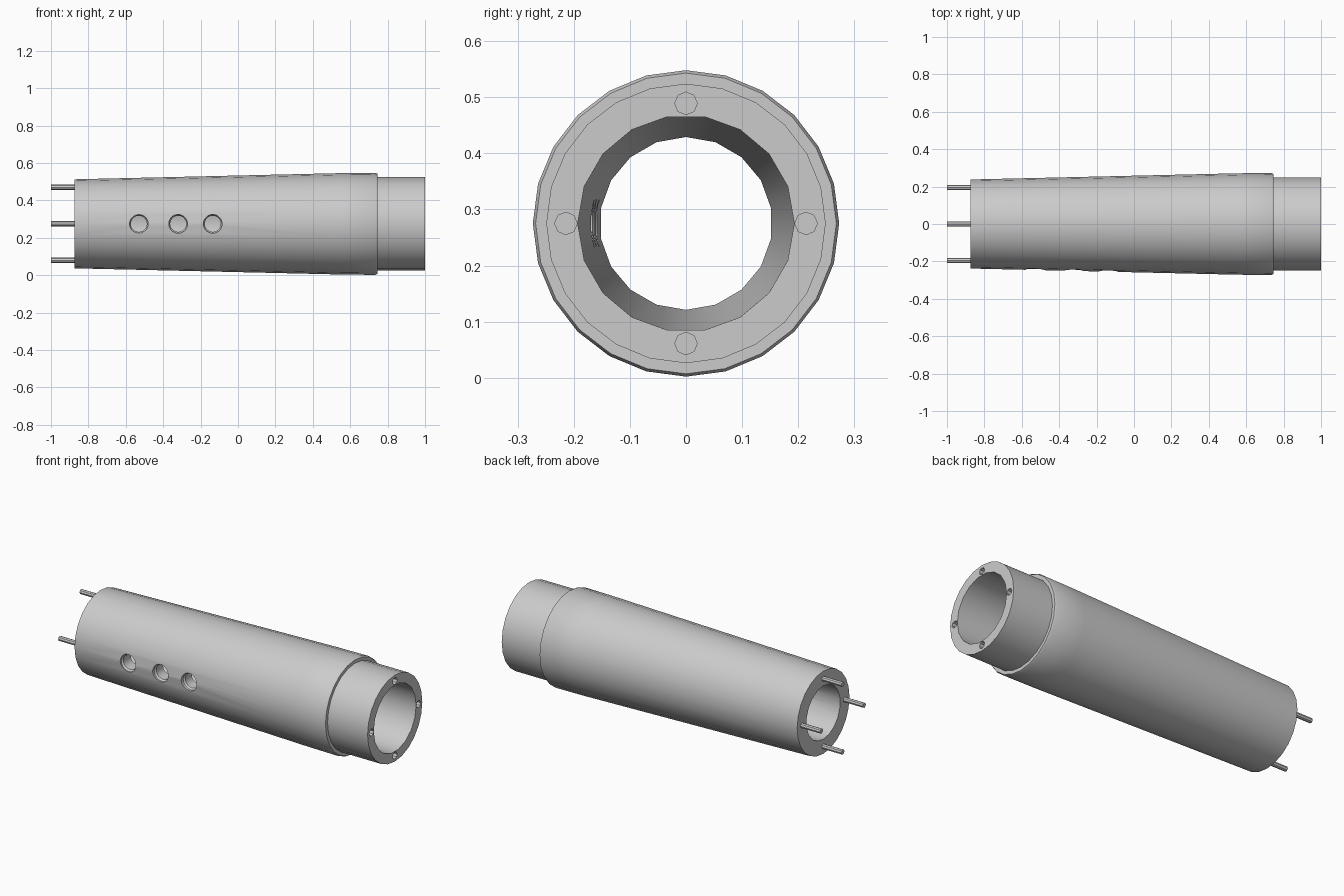
import bpy, bmesh, math
from mathutils import Matrix, Vector

cube = bpy.data.objects.get("Cube")
if cube:
    bpy.data.objects.remove(cube, do_unlink=True)

CZ = 0.275                      # height of the tube axis
AXIS = Matrix.Translation((0, 0, CZ))

metal = bpy.data.materials.new("plain grey")
metal.use_nodes = True
grey = (0.6, 0.6, 0.6, 1)
metal.diffuse_color = grey
metal.node_tree.nodes["Principled BSDF"].inputs["Base Color"].default_value = grey


def lathe(name, rings, sides, matrix=AXIS):
    """Closed solid along x from rings of (x, radius, twist in steps)."""
    bm = bmesh.new()
    loops = []
    for x, r, twist in rings:
        angles = [math.tau * (i + twist) / sides for i in range(sides)]
        loops.append([bm.verts.new((x, r * math.sin(a), r * math.cos(a))) for a in angles])
    for a, b in zip(loops, loops[1:]):
        for i in range(sides):
            j = (i + 1) % sides
            bm.faces.new((a[i], a[j], b[j], b[i]))
    bm.faces.new(loops[0])
    bm.faces.new(loops[-1])
    bmesh.ops.triangulate(bm, faces=[f for f in bm.faces if len(f.verts) == 4])
    bmesh.ops.recalc_face_normals(bm, faces=bm.faces)
    bm.transform(matrix)
    mesh = bpy.data.meshes.new(name)
    bm.to_mesh(mesh)
    bm.free()
    mesh.materials.append(metal)
    obj = bpy.data.objects.new(name, mesh)
    bpy.context.collection.objects.link(obj)
    return obj


def activate(obj):
    bpy.ops.object.select_all(action='DESELECT')
    obj.select_set(True)
    bpy.context.view_layer.objects.active = obj


def cut(obj, cutter):
    activate(obj)
    mod = obj.modifiers.new("cut", 'BOOLEAN')
    mod.operation = 'DIFFERENCE'
    mod.solver = 'EXACT'
    mod.object = cutter
    bpy.ops.object.modifier_apply(modifier=mod.name)
    bpy.data.objects.remove(cutter, do_unlink=True)


def quarter(i, radius):
    """Place something on the axis at one of four points around it."""
    a = i * math.pi / 2
    return Matrix.Translation((0, radius * math.sin(a), CZ + radius * math.cos(a)))


# Tapered body with a stepped collar at the right end
body = lathe("tube_body", [(-0.875, 0.238, 0), (0.55, 0.271, 0), (0.735, 0.273, 0),
                           (0.745, 0.268, 0), (0.745, 0.249, 0), (1.0, 0.249, 0)], 24)

# Tapered bore, twisted half a step from end to end
cut(body, lathe("bore_cutter", [(-0.9, 0.154, 0), (-0.875, 0.154, 0),
                                (1.0, 0.193, 0.5), (1.02, 0.193, 0.5)], 18))

# Three round side holes through the front wall
for x in (-0.53, -0.32, -0.135):
    place = Matrix.Translation((x, 0, CZ)) @ Matrix.Rotation(math.pi / 2, 4, 'Z')
    cut(body, lathe("side_hole_cutter", [(-0.32, 0.05, 0), (-0.235, 0.05, 0),
                                         (-0.225, 0.043, 0), (-0.08, 0.043, 0)], 20, place))

# Four sockets in the collar face
for i in range(4):
    cut(body, lathe("socket_cutter", [(0.875, 0.02, 0), (1.05, 0.02, 0)], 8, quarter(i, 0.214)))

activate(body)
bpy.ops.object.shade_smooth_by_angle(angle=math.radians(30))

# Four pins on the narrow end
for i, side in enumerate(("top", "back", "bottom", "front")):
    pin = lathe(side + "_pin", [(-1.0, 0.014, 0), (-0.865, 0.014, 0)], 8, quarter(i, 0.195))
    activate(pin)
    bpy.ops.object.shade_smooth_by_angle(angle=math.radians(30))
